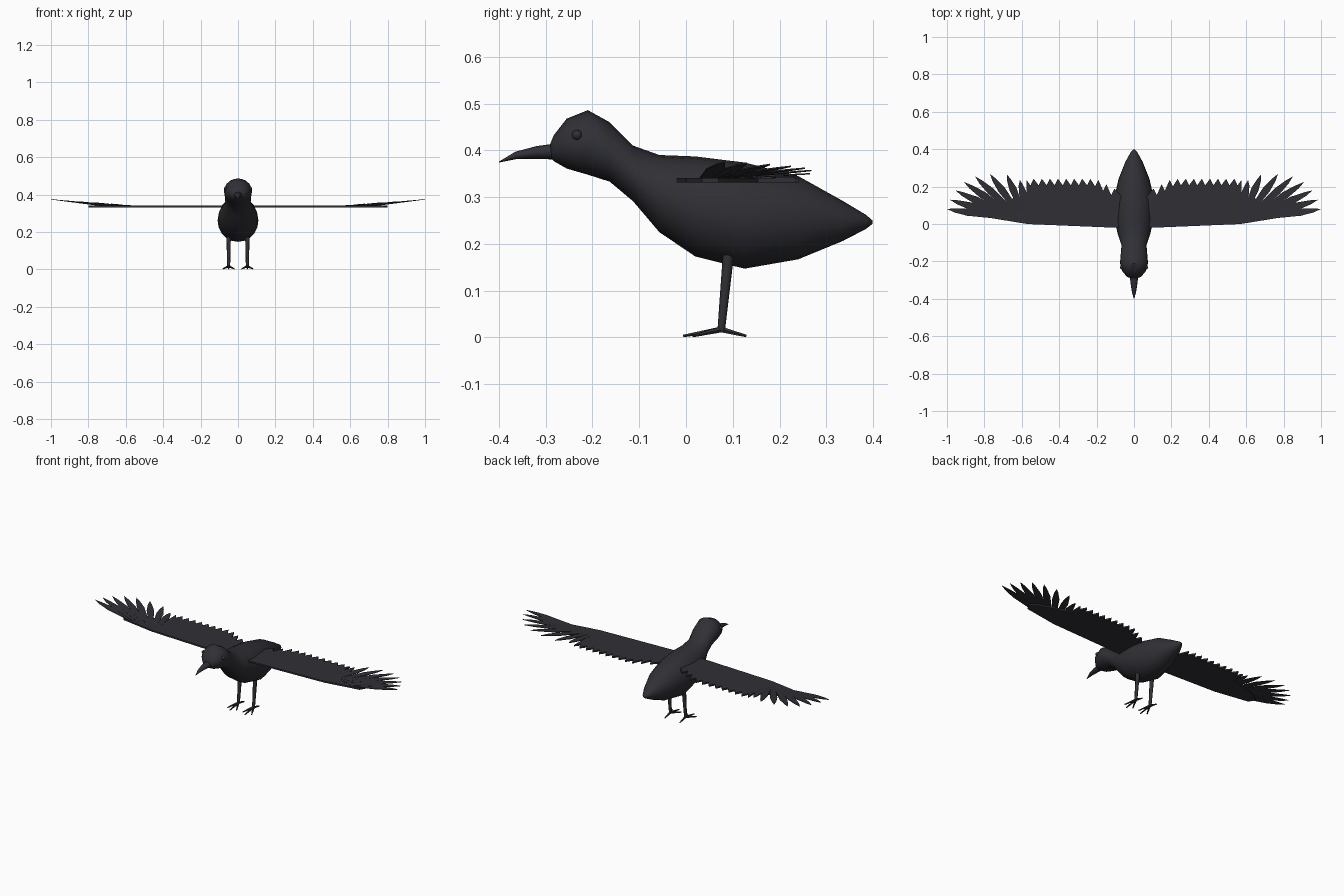
import bpy
import bmesh
import math
from mathutils import Vector

cube = bpy.data.objects.get("Cube")
if cube:
    bpy.data.objects.remove(cube, do_unlink=True)


def make_material(name, colour):
    mat = bpy.data.materials.new(name)
    mat.use_nodes = True
    mat.diffuse_color = colour
    mat.node_tree.nodes["Principled BSDF"].inputs["Base Color"].default_value = colour
    return mat


PLUMAGE = make_material("charcoal plumage", (0.029, 0.029, 0.036, 1))


def finish(name, bm, angle=50):
    bmesh.ops.recalc_face_normals(bm, faces=bm.faces)
    mesh = bpy.data.meshes.new(name)
    bm.to_mesh(mesh)
    bm.free()
    mesh.materials.append(PLUMAGE)
    obj = bpy.data.objects.new(name, mesh)
    bpy.context.collection.objects.link(obj)
    bpy.ops.object.select_all(action="DESELECT")
    obj.select_set(True)
    bpy.context.view_layer.objects.active = obj
    bpy.ops.object.shade_smooth_by_angle(angle=math.radians(angle))
    return obj


def skin(bm, rings):
    """Join rings of points into a closed tube."""
    loops = [[bm.verts.new(p) for p in ring] for ring in rings]
    n = len(loops[0])
    for a, b in zip(loops, loops[1:]):
        for i in range(n):
            j = (i + 1) % n
            bm.faces.new((a[i], a[j], b[j], b[i]))
    bm.faces.new(loops[0])
    bm.faces.new(loops[-1])


def loft(name, sections, sides):
    """Elliptical sections along y: (y, top, bottom, half width)."""
    bm = bmesh.new()
    rings = []
    for y, top, bottom, half in sections:
        angles = [math.tau * i / sides for i in range(sides)]
        rings.append([(half * math.sin(a), y,
                       (top + bottom) / 2 + (top - bottom) / 2 * math.cos(a))
                      for a in angles])
    skin(bm, rings)
    return finish(name, bm)


def limb(bm, start, end, r0, r1, sides=8):
    """Tapered round bar between two points."""
    start, end = Vector(start), Vector(end)
    turn = (end - start).to_track_quat("Z", "Y")
    rings = []
    for p, r in ((start, r0), (end, r1)):
        rings.append([p + turn @ Vector((r * math.cos(math.tau * i / sides),
                                         r * math.sin(math.tau * i / sides), 0))
                      for i in range(sides)])
    skin(bm, rings)


def plate(bm, outline, thick):
    """Thin slab with the given 3D outline, centred on it."""
    half = Vector((0, 0, thick / 2))
    skin(bm, [[Vector(p) - half for p in outline], [Vector(p) + half for p in outline]])


# Body, neck and head in one skin
loft("body", [
    (-0.29, 0.415, 0.385, 0.018),
    (-0.283, 0.432, 0.377, 0.036),
    (-0.255, 0.468, 0.361, 0.062),
    (-0.21, 0.486, 0.348, 0.075),
    (-0.163, 0.46, 0.333, 0.071),
    (-0.113, 0.41, 0.291, 0.067),
    (-0.057, 0.39, 0.225, 0.086),
    (0.02, 0.387, 0.173, 0.104),
    (0.125, 0.374, 0.147, 0.109),
    (0.24, 0.345, 0.167, 0.083),
    (0.335, 0.292, 0.206, 0.045),
    (0.385, 0.262, 0.232, 0.017),
    (0.399, 0.25, 0.243, 0.004)], 20)

# Curved beak
loft("beak", [
    (-0.27, 0.416, 0.38, 0.024),
    (-0.32, 0.409, 0.382, 0.018),
    (-0.365, 0.397, 0.381, 0.011),
    (-0.4, 0.376, 0.374, 0.001)], 12)

WING_Z = 0.336
TIPS = [(0.61, 0.235, 0.343), (0.68, 0.265, 0.35), (0.77, 0.268, 0.357),
        (0.85, 0.255, 0.362), (0.91, 0.225, 0.366), (0.955, 0.18, 0.37),
        (0.985, 0.13, 0.373), (1.0, 0.08, 0.375)]

for side, s in (("left", 1), ("right", -1)):
    # Eye
    bm = bmesh.new()
    bmesh.ops.create_uvsphere(bm, u_segments=12, v_segments=8, radius=0.011)
    bmesh.ops.translate(bm, verts=bm.verts, vec=(s * 0.064, -0.233, 0.433))
    finish(side + "_eye", bm)

    # Inner wing with a saw-toothed trailing edge
    bm = bmesh.new()
    outline = [(0.05, -0.022), (0.575, 0.0), (0.575, 0.235)]
    teeth = 11
    step = 0.475 / teeth
    for i in range(teeth):
        x = 0.575 - i * step
        drop = max(0, 0.24 - x) * 0.55
        outline += [(x - step / 2, 0.207 - drop), (x - step * 0.9, 0.242 - drop)]
    outline.append((0.05, 0.13))
    plate(bm, [(s * x, y, WING_Z) for x, y in outline], 0.009)
    finish(side + "_inner_wing", bm, 30)

    # Outer wing
    bm = bmesh.new()
    hand = [(0.57, 0), (0.78, 0.034), (0.8, 0.07), (0.76, 0.1), (0.68, 0.13), (0.57, 0.155)]
    plate(bm, [(s * x, y, WING_Z) for x, y in hand], 0.009)
    finish(side + "_outer_wing", bm, 30)

    # Fanned flight feathers
    bm = bmesh.new()
    for i, tip in enumerate(TIPS):
        t = i / (len(TIPS) - 1)
        root = Vector((0.575 + 0.15 * t, 0.07 - 0.03 * t, WING_Z + 0.003))
        along = Vector(tip) - root
        across = Vector((-along.y, along.x, 0)).normalized() * 0.02
        pts = [root - across * 0.6, root + along * 0.6 - across,
               root + along * 0.85 - across * 0.6, root + along,
               root + along * 0.85 + across * 0.5, root + along * 0.6 + across,
               root + across * 0.6]
        plate(bm, [(s * p.x, p.y, p.z) for p in pts], 0.003)
    finish(side + "_flight_feathers", bm, 30)

    # Leg
    bm = bmesh.new()
    limb(bm, (s * 0.05, 0.091, 0.18), (s * 0.05, 0.075, 0.012), 0.012, 0.008)
    finish(side + "_leg", bm)

    # Three front toes and one back toe
    bm = bmesh.new()
    for dx, y in ((0, -0.006), (-0.03, 0.015), (0.03, 0.015), (0, 0.129)):
        limb(bm, (s * 0.05, 0.075, 0.017), (s * 0.05 + dx, y, 0.003), 0.007, 0.003, 6)
    finish(side + "_toes", bm)
